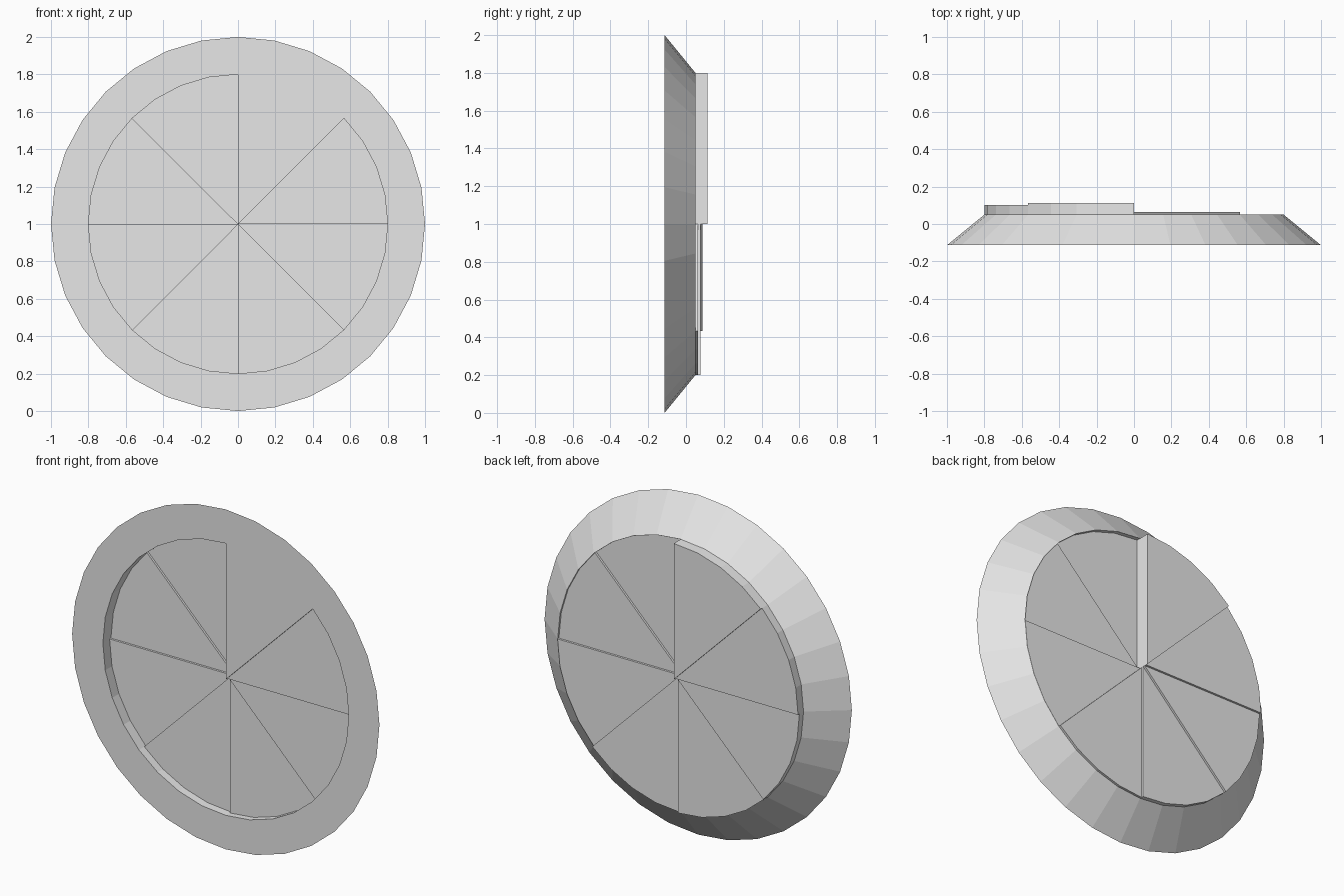
import bpy, bmesh, math

cube = bpy.data.objects.get("Cube")
if cube:
    bpy.data.objects.remove(cube, do_unlink=True)

SIDES = 32
WEDGES = 8
OUTER, INNER = 1.0, 0.8
FRONT, RIM_BACK = -0.1135, 0.05
THICKNESS, STEP = 0.1395, 0.0125

grey = bpy.data.materials.new("light grey")
grey.use_nodes = True
grey.diffuse_color = (0.8, 0.8, 0.8, 1)
grey.node_tree.nodes["Principled BSDF"].inputs["Base Color"].default_value = (0.8, 0.8, 0.8, 1)


def rim_point(index, radius, y):
    """Point on the wheel, counted clockwise from the top as seen from the front."""
    a = math.tau * index / SIDES
    return (radius * math.sin(a), y, 1 + radius * math.cos(a))


def add_object(name, bm):
    bmesh.ops.recalc_face_normals(bm, faces=bm.faces)
    mesh = bpy.data.meshes.new(name)
    bm.to_mesh(mesh)
    bm.free()
    mesh.materials.append(grey)
    obj = bpy.data.objects.new(name, mesh)
    bpy.context.collection.objects.link(obj)


# Bevelled rim: a triangular section swept round the wheel
bm = bmesh.new()
section = [(OUTER, FRONT), (INNER, FRONT), (INNER, RIM_BACK)]
loops = [[bm.verts.new(rim_point(i, r, y)) for r, y in section] for i in range(SIDES)]
for i, loop in enumerate(loops):
    following = loops[(i + 1) % SIDES]
    for j in range(3):
        k = (j + 1) % 3
        bm.faces.new((loop[j], loop[k], following[k], following[j]))
add_object("bevelled_rim", bm)

# Wedges: equal slices, each set one step further back than the last
span = SIDES // WEDGES
for n in range(WEDGES):
    bm = bmesh.new()
    y = FRONT + n * STEP
    arc = [rim_point(n * span + i, INNER, y) for i in range(span + 1)]
    face = bm.faces.new([bm.verts.new(p) for p in [(0, y, 1)] + arc])
    extruded = bmesh.ops.extrude_face_region(bm, geom=[face], use_keep_orig=True)
    moved = [v for v in extruded["geom"] if isinstance(v, bmesh.types.BMVert)]
    bmesh.ops.translate(bm, verts=moved, vec=(0, THICKNESS, 0))
    add_object(f"wedge_{n + 1}", bm)
